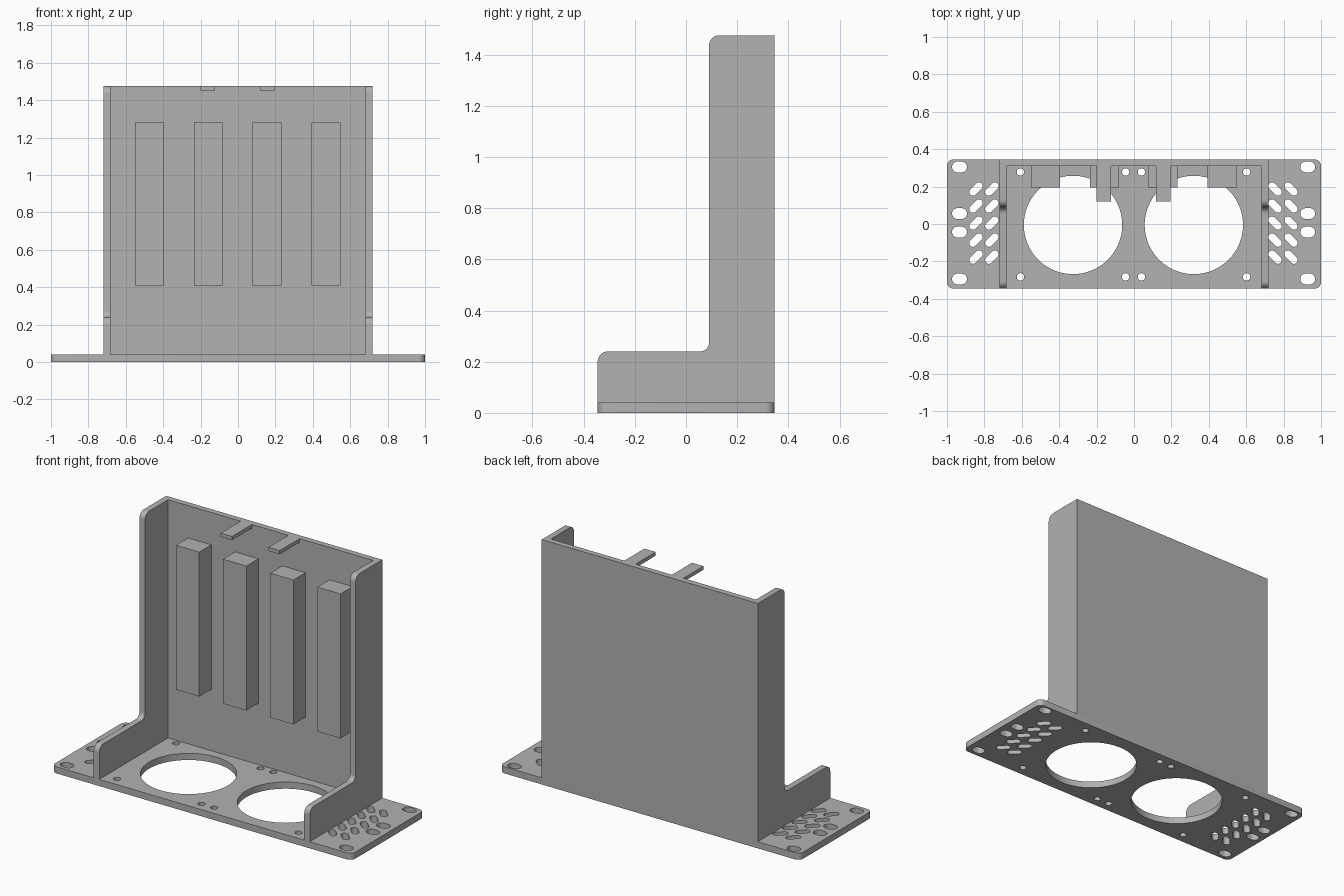
import bpy, bmesh, math
from mathutils import Matrix

if "Cube" in bpy.data.objects:
    bpy.data.objects.remove(bpy.data.objects["Cube"])

grey = bpy.data.materials.new("plain grey")
grey.diffuse_color = (0.445, 0.445, 0.445, 1)
grey.use_nodes = True
grey.node_tree.nodes["Principled BSDF"].inputs["Base Color"].default_value = grey.diffuse_color


def rounded(points, seg=8):
    """Closed outline from (x, y, radius) corners, each corner turned into an arc."""
    out = []
    n = len(points)
    for i, (x, y, r) in enumerate(points):
        if r == 0:
            out.append((x, y))
            continue
        ax, ay = points[i - 1][0] - x, points[i - 1][1] - y
        bx, by = points[(i + 1) % n][0] - x, points[(i + 1) % n][1] - y
        la, lb = math.hypot(ax, ay), math.hypot(bx, by)
        ax, ay, bx, by = ax / la, ay / la, bx / lb, by / lb
        # right-angled corners only: arc centre is r along both edges
        for k in range(seg + 1):
            t = k / seg * math.pi / 2
            u, v = r * (1 - math.sin(t)), r * (1 - math.cos(t))
            out.append((x + ax * u + bx * v, y + ay * u + by * v))
    return out


def slot(cx, cy, length, width, angle=0.0, seg=10):
    """Stadium outline; length equal to width gives a circle."""
    r, h = width / 2, (length - width) / 2
    out = []
    for side in (0, 1):
        for k in range(seg + 1 if h else seg):
            t = side * math.pi - math.pi / 2 + math.pi * k / seg
            px = r * math.cos(t) + (h if side == 0 else -h)
            py = r * math.sin(t)
            out.append((cx + px * math.cos(angle) - py * math.sin(angle),
                        cy + px * math.sin(angle) + py * math.cos(angle)))
    return out


def extruded(name, loops, depth, matrix):
    """Solid from an outline (first loop) with holes (other loops)."""
    cu = bpy.data.curves.new(name + "_outline", 'CURVE')
    cu.dimensions = '2D'
    cu.fill_mode = 'BOTH'
    cu.extrude = depth / 2
    for loop in loops:
        sp = cu.splines.new('POLY')
        sp.points.add(len(loop) - 1)
        for p, (x, y) in zip(sp.points, loop):
            p.co = (x, y, 0, 1)
        sp.use_cyclic_u = True
    tmp = bpy.data.objects.new(name + "_outline", cu)
    bpy.context.collection.objects.link(tmp)
    me = bpy.data.meshes.new_from_object(
        tmp.evaluated_get(bpy.context.evaluated_depsgraph_get()))
    bpy.data.objects.remove(tmp)
    bm = bmesh.new()
    bm.from_mesh(me)
    bmesh.ops.remove_doubles(bm, verts=bm.verts, dist=1e-5)
    bm.transform(matrix)
    bmesh.ops.recalc_face_normals(bm, faces=bm.faces)
    return finish(name, bm, me)


def box(name, x0, x1, y0, y1, z0, z1):
    bm = bmesh.new()
    bmesh.ops.create_cube(bm, size=1)
    bm.transform(Matrix.Translation(((x0 + x1) / 2, (y0 + y1) / 2, (z0 + z1) / 2))
                 @ Matrix.Diagonal((x1 - x0, y1 - y0, z1 - z0, 1)))
    return finish(name, bm, bpy.data.meshes.new(name))


def finish(name, bm, me):
    bm.to_mesh(me)
    bm.free()
    me.name = name
    me.materials.clear()
    me.materials.append(grey)
    ob = bpy.data.objects.new(name, me)
    bpy.context.collection.objects.link(ob)
    bpy.ops.object.select_all(action='DESELECT')
    ob.select_set(True)
    bpy.context.view_layer.objects.active = ob
    bpy.ops.object.shade_smooth_by_angle(angle=math.radians(30))
    return ob


D, T, TOP = 0.345, 0.04, 1.475      # half depth, plate thickness, overall height
WI, WO = 0.683, 0.72                # inner and outer faces of the side walls

# Base plate with fan openings, screw holes, mounting slots and vents
loops = [rounded([(-1, -D, .035), (1, -D, .035), (1, D, .035), (-1, D, .035)])]
for cx in (-0.326, 0.32):
    loops.append(slot(cx, -0.005, 0.526, 0.526, seg=40))
for x in (-0.607, -0.045, 0.04, 0.602):
    for y in (0.278, -0.283):
        loops.append(slot(x, y, 0.04, 0.04))
for s in (-1, 1):
    for y in (0.305, 0.056, -0.043, -0.294):
        loops.append(slot(s * 0.931 - 0.002, y, 0.08, 0.058))
    for x in (0.757, 0.842):
        for i in range(5):
            loops.append(slot(s * x - 0.003, 0.187 - i * 0.091, 0.085, 0.04,
                              -s * math.pi / 4))
extruded("base_plate", loops, T, Matrix.Translation((0, 0, T / 2)))

# L-shaped side walls: profile in (y, z), extruded along x
profile = rounded([(-D, T, 0), (D, T, 0), (D, TOP, 0), (0.09, TOP, .04),
                   (0.09, 0.24, .035), (-D, 0.24, .04)])
to_yz = Matrix(((0, 0, 1, 0), (1, 0, 0, 0), (0, 1, 0, 0), (0, 0, 0, 1)))
for s, side in ((-1, "left"), (1, "right")):
    extruded(side + "_wall", [profile], WO - WI,
             Matrix.Translation((s * (WI + WO) / 2, 0, 0)) @ to_yz)

# Back wall
box("back_wall", -WI, WI, 0.31, D, T, TOP)

# Upright spacer blocks on the back wall
for i in range(4):
    x = -0.55 + i * 0.314
    box(f"spacer_block_{i + 1}", x, x + 0.155, 0.195, 0.31, 0.41, 1.28)

# Thin tabs at the top edge
for i, x in enumerate((-0.2, 0.118)):
    box(f"top_tab_{i + 1}", x, x + 0.076, 0.12, 0.31, 1.453, TOP)
